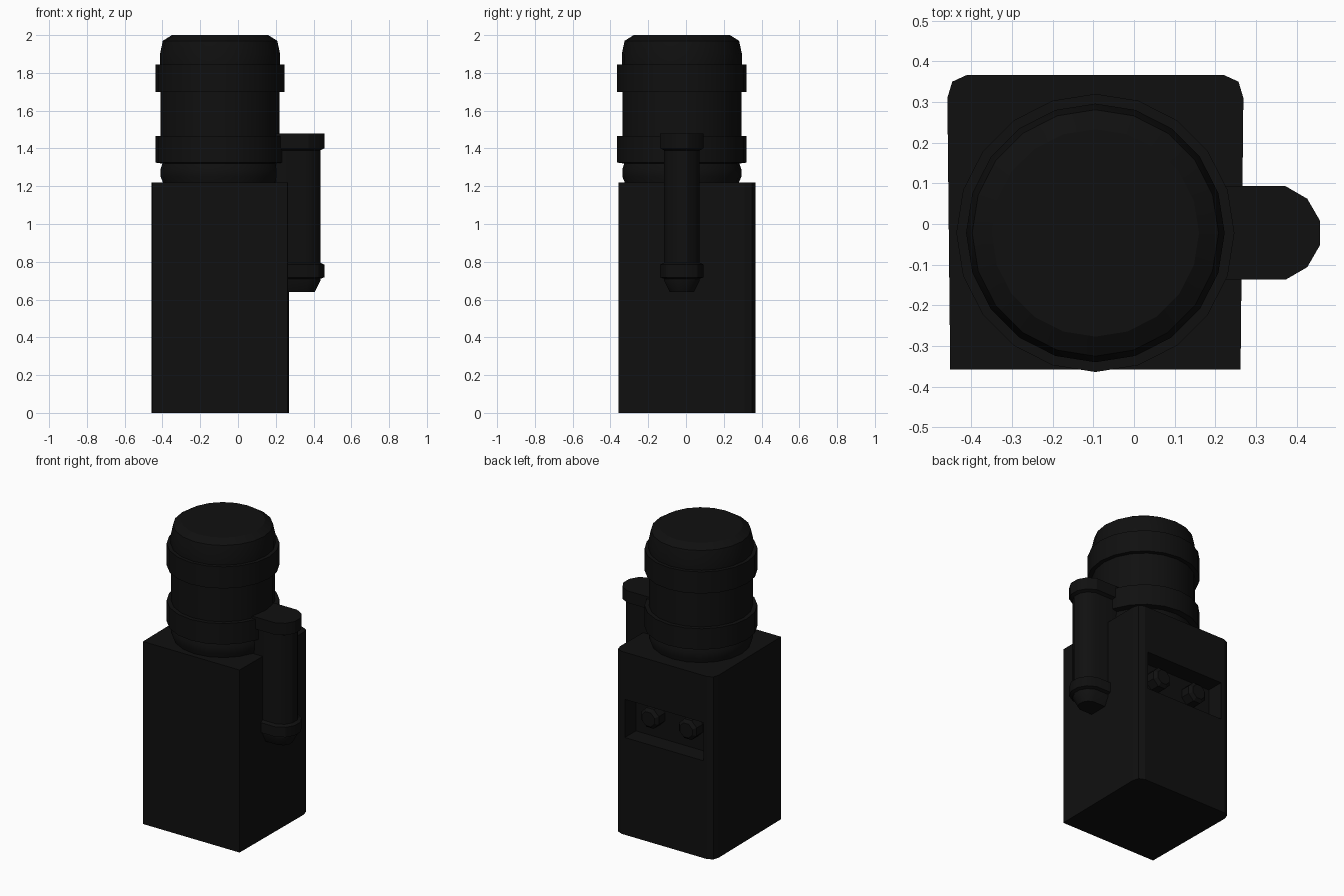
import bpy, bmesh
from math import cos, sin, pi, radians

if "Cube" in bpy.data.objects:
    bpy.data.objects.remove(bpy.data.objects["Cube"])

mat = bpy.data.materials.new("black_plastic")
mat.diffuse_color = (0.005, 0.005, 0.005, 1)
mat.use_nodes = True
mat.node_tree.nodes["Principled BSDF"].inputs["Base Color"].default_value = mat.diffuse_color


def loft(name, rings, smooth=True):
    """Skin a stack of equal-length rings and cap both ends."""
    bm = bmesh.new()
    loops = [[bm.verts.new(p) for p in ring] for ring in rings]
    n = len(loops[0])
    for a, b in zip(loops, loops[1:]):
        for i in range(n):
            j = (i + 1) % n
            bm.faces.new((a[i], a[j], b[j], b[i]))
    bm.faces.new(loops[0][::-1])
    bm.faces.new(loops[-1])
    bmesh.ops.recalc_face_normals(bm, faces=bm.faces)
    mesh = bpy.data.meshes.new(name)
    bm.to_mesh(mesh)
    bm.free()
    ob = bpy.data.objects.new(name, mesh)
    bpy.context.collection.objects.link(ob)
    mesh.materials.append(mat)
    bpy.ops.object.select_all(action='DESELECT')
    ob.select_set(True)
    bpy.context.view_layer.objects.active = ob
    if smooth:
        bpy.ops.object.shade_smooth_by_angle(angle=radians(30))
    return ob


CX = -0.095   # centre line of body and barrel

# Body: square block, rounded on the two back edges, slightly wider at the back
right = [(0.357, -0.358), (0.364, 0.31), (0.352, 0.35), (0.315, 0.367)]
outline = [(CX + x, y) for x, y in right] + [(CX - x, y) for x, y in reversed(right)]
body = loft("body", [[(x, y, z) for x, y in outline] for z in (0, 1.22)], smooth=False)

# Recess in the back face
recess = [(-0.385, 0.25), (0.195, 0.25), (0.195, 0.45), (-0.385, 0.45)]
cutter = loft("recess_cutter", [[(x, y, z) for x, y in recess] for z in (0.65, 0.905)], False)
cutter.hide_render = True
mod = body.modifiers.new("recess", 'BOOLEAN')
mod.object = cutter
mod.operation = 'DIFFERENCE'
mod.solver = 'EXACT'
bpy.context.view_layer.objects.active = body
bpy.ops.object.modifier_apply(modifier=mod.name)
bpy.data.objects.remove(cutter)

# Two knobs inside the recess
for side in (-1, 1):
    loft("knob", [[(CX + side * 0.14 + r * cos(pi * (i + .5) / 4), y,
                    0.80 + r * sin(pi * (i + .5) / 4)) for i in range(8)]
                  for r, y in ((0.07, 0.24), (0.07, 0.315), (0.05, 0.335))])

# Barrel with two raised bands
barrel = [(0.300, 1.20), (0.302, 1.22), (0.315, 1.25), (0.315, 1.29), (0.305, 1.32),
          (0.342, 1.325), (0.342, 1.465), (0.315, 1.465), (0.315, 1.70),
          (0.342, 1.70), (0.342, 1.845), (0.318, 1.845), (0.318, 1.90),
          (0.303, 1.97), (0.255, 2.0)]
loft("barrel", [[(CX + r * cos(pi * i / 10), -0.022 + r * sin(pi * i / 10), z)
                 for i in range(20)] for r, z in barrel])


# Side tube: D-shaped section running into the body, with collars at both ends
def d_section(r, z):
    cx, cy = 0.342, -0.022
    arc = [(cx + r * cos(radians(a)), cy + r * sin(radians(a)), z)
           for a in range(-75, 76, 30)]
    return [(0.2, arc[0][1], z)] + arc + [(0.2, arc[-1][1], z)]


tube = [(0.082, 0.64), (0.070 + 0.028, 0.70), (0.098, 0.71), (0.119, 0.718),
        (0.119, 0.785), (0.098, 0.795), (0.098, 1.39), (0.119, 1.40), (0.119, 1.48)]
tube[0] = (0.066, 0.64)
loft("side_tube", [d_section(r, z) for r, z in tube])
